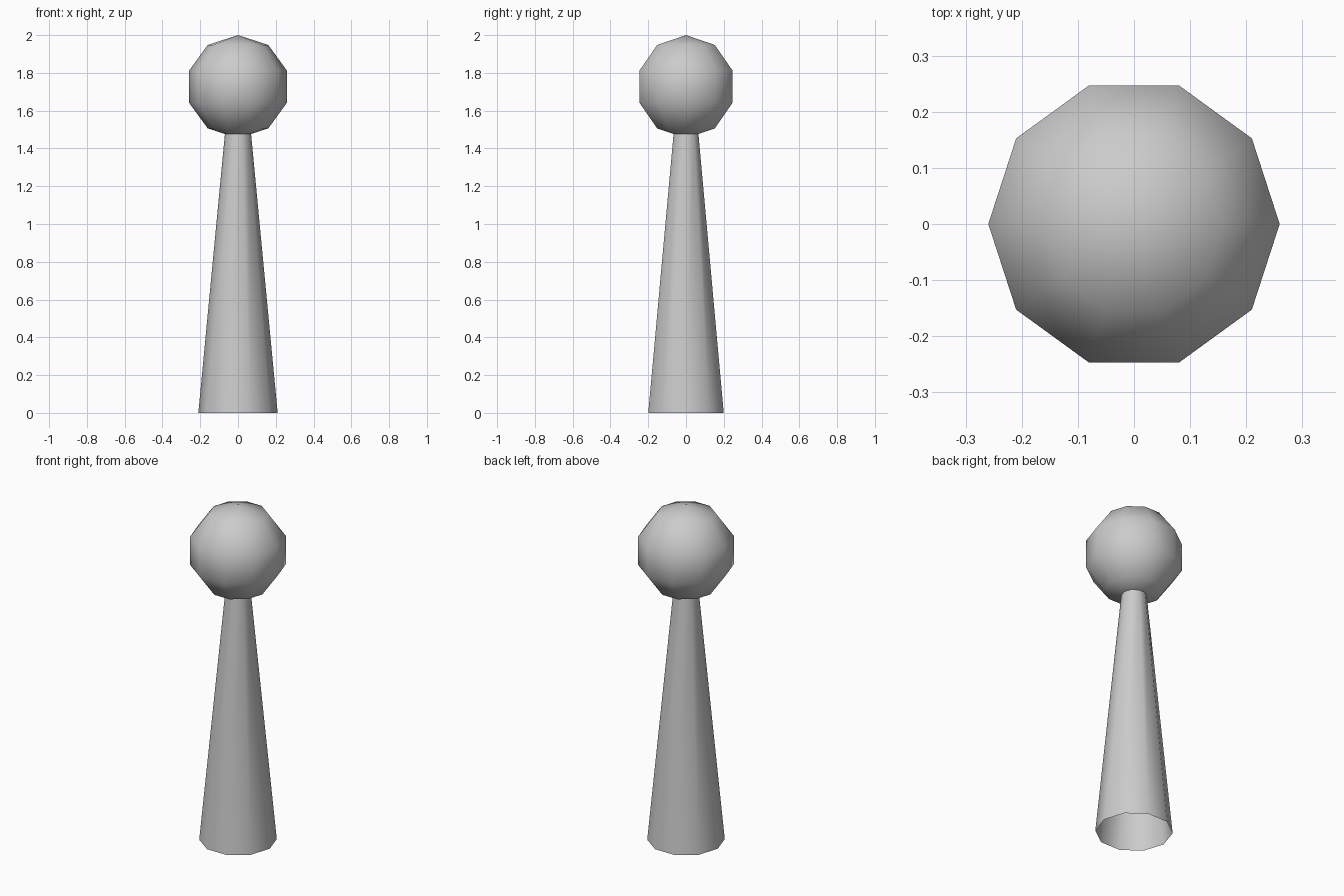
import bpy, bmesh
from math import sin, cos, pi

if "Cube" in bpy.data.objects:
    bpy.data.objects.remove(bpy.data.objects["Cube"])

SIDES = 10


def lathe(name, profile):
    """Revolve (radius, z) points around z; radius 0 gives a single pole."""
    bm = bmesh.new()
    rings = []
    for r, z in profile:
        n = SIDES if r > 0 else 1
        rings.append([bm.verts.new((r * cos(2 * pi * i / SIDES),
                                    r * sin(2 * pi * i / SIDES), z)) for i in range(n)])
    for lo, hi in zip(rings, rings[1:]):
        for i in range(SIDES):
            j = (i + 1) % SIDES
            quad = [lo[i % len(lo)], lo[j % len(lo)], hi[j % len(hi)], hi[i % len(hi)]]
            face = bm.faces.new(list(dict.fromkeys(quad)))
            face.smooth = True
    mesh = bpy.data.meshes.new(name)
    bm.to_mesh(mesh)
    bm.free()
    obj = bpy.data.objects.new(name, mesh)
    bpy.context.collection.objects.link(obj)
    return obj


# Tapered hollow body, open underneath
lathe("body", [(0.21, 0.0), (0.069, 1.48)])

# Low-poly ball head
R, CZ = 0.273, 1.727
head = [(R * sin(pi * k / 5) if 0 < k < 5 else 0, CZ - R * cos(pi * k / 5)) for k in range(6)]
lathe("head", head)
